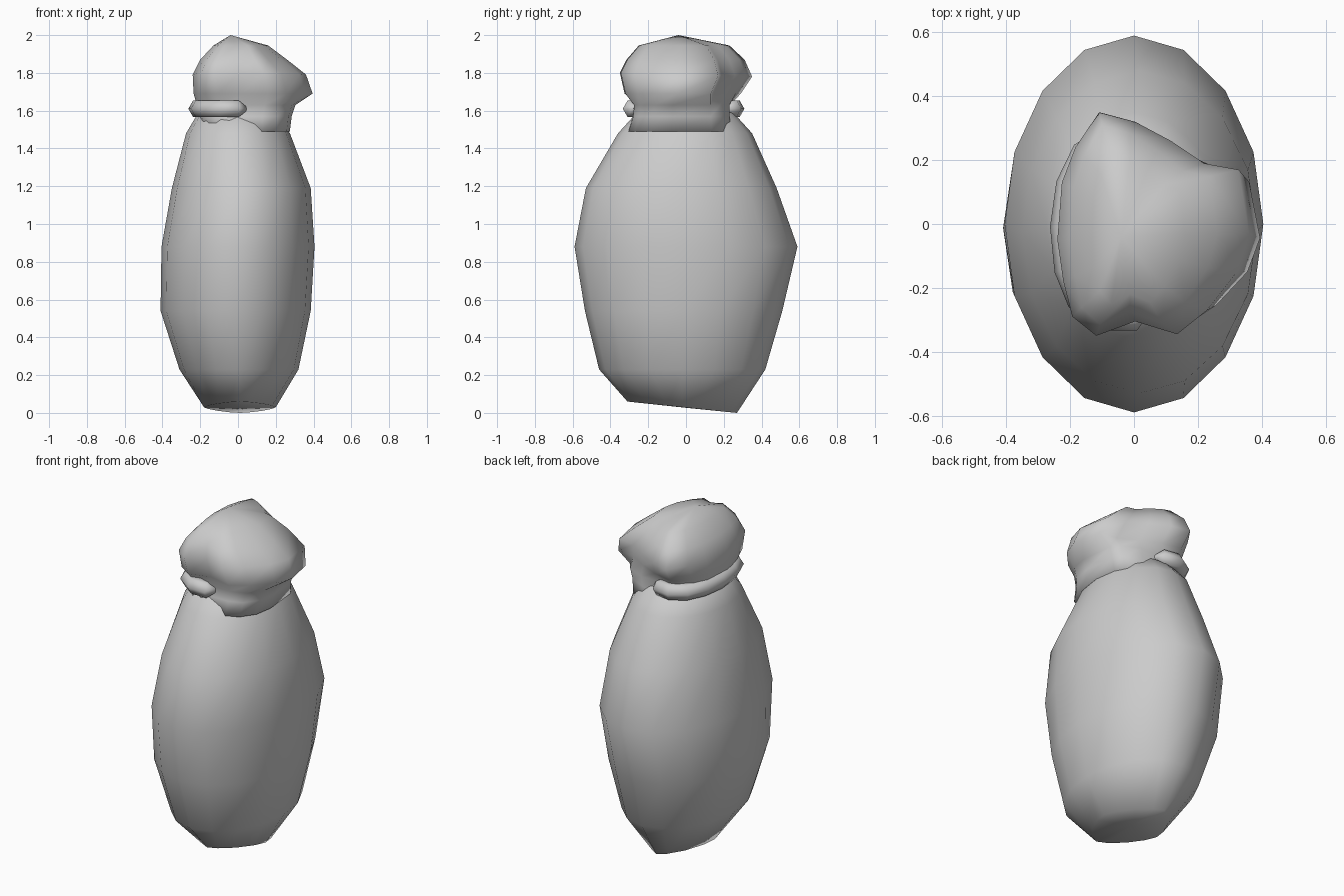
import bpy, bmesh, math
from math import sin, cos, pi, atan2

if "Cube" in bpy.data.objects:
    bpy.data.objects.remove(bpy.data.objects["Cube"])


def finish(name, bm):
    bmesh.ops.recalc_face_normals(bm, faces=bm.faces)
    me = bpy.data.meshes.new(name)
    bm.to_mesh(me)
    bm.free()
    for p in me.polygons:
        p.use_smooth = True
    ob = bpy.data.objects.new(name, me)
    bpy.context.collection.objects.link(ob)
    return ob


def superellipse(angles, power):
    def f(c):
        return math.copysign(abs(c) ** power, c)
    return [(f(cos(a)), f(sin(a))) for a in angles]


def loft(name, rings, bottom, top):
    """Fit each unit outline into its ring box (outline, z, x0, x1, y0, y1, y tilt)."""
    bm = bmesh.new()
    loops = []
    for unit, z, x0, x1, y0, y1, tilt in rings:
        loop = []
        for u, v in unit:
            y = (y0 + y1) / 2 + v * (y1 - y0) / 2
            x = (x0 + x1) / 2 + u * (x1 - x0) / 2
            loop.append(bm.verts.new((x, y, z + tilt * v)))
        loops.append(loop)
    n = len(loops[0])
    for a, b in zip(loops, loops[1:]):
        for i in range(n):
            j = (i + 1) % n
            bm.faces.new((a[i], a[j], b[j], b[i]))
    for tip, loop in ((bottom, loops[0]), (top, loops[-1])):
        c = bm.verts.new(tip)
        for i in range(n):
            bm.faces.new((loop[i], loop[(i + 1) % n], c))
    return finish(name, bm)


# Stuffed sack body, pointed towards its base corners
angles = [2 * pi * i / 16 for i in range(16)]
E = superellipse(angles, 1.0)
D = superellipse(angles, 1.35)
loft("sack_body", [
    (D, 0.03, -0.18, 0.20, -0.31, 0.27, -0.03),
    (E, 0.23, -0.31, 0.32, -0.46, 0.42, 0.0),
    (E, 0.54, -0.41, 0.385, -0.535, 0.51, 0.0),
    (E, 0.88, -0.405, 0.405, -0.59, 0.59, 0.0),
    (E, 1.19, -0.35, 0.385, -0.53, 0.48, 0.0),
    (E, 1.48, -0.275, 0.275, -0.36, 0.35, 0.0),
    (E, 1.59, -0.21, 0.20, -0.26, 0.25, 0.0),
], (0.01, 0.0, 0.027), (0, 0, 1.63))

# Gathered cloth top: boxy neck flaring into an uneven outline
outline = [(0.40, -0.03), (0.365, 0.17), (0.25, 0.19), (0.14, 0.26), (0.02, 0.32),
           (-0.10, 0.35), (-0.18, 0.24), (-0.225, 0.13), (-0.24, -0.05),
           (-0.22, -0.18), (-0.19, -0.29), (-0.11, -0.35), (0.02, -0.305),
           (0.16, -0.345), (0.26, -0.27), (0.36, -0.15)]
U = [((x - 0.08) / 0.32, y / 0.35) for x, y in outline]
N = superellipse([atan2(v, u) for u, v in U], 0.7)
loft("gathered_top", [
    (N, 1.49, -0.20, 0.275, -0.31, 0.25, 0.0),
    (N, 1.57, -0.21, 0.285, -0.285, 0.235, 0.0),
    (N, 1.63, -0.22, 0.305, -0.28, 0.235, 0.0),
    (U, 1.69, -0.235, 0.395, -0.325, 0.29, 0.0),
    (U, 1.79, -0.24, 0.36, -0.35, 0.35, -0.01),
    (U, 1.87, -0.20, 0.26, -0.315, 0.31, 0.0),
    (U, 1.945, -0.13, 0.16, -0.25, 0.23, 0.0),
], (0, 0, 1.5), (-0.04, -0.04, 2.0))

# Rope tied round the left side of the neck, with tapered ends
cu = bpy.data.curves.new("rope_path", 'CURVE')
cu.dimensions = '3D'
cu.bevel_depth = 0.05
cu.bevel_resolution = 1
cu.use_fill_caps = True
sp = cu.splines.new('POLY')
pts = [(0.04, 0.22, 0.3), (0.0, 0.245, 1), (-0.08, 0.26, 1), (-0.15, 0.215, 1),
       (-0.195, 0.12, 1), (-0.213, -0.01, 1), (-0.20, -0.14, 1), (-0.165, -0.23, 1),
       (-0.09, -0.285, 1), (0.0, -0.285, 1), (0.04, -0.27, 0.3)]
sp.points.add(len(pts) - 1)
for p, (x, y, r) in zip(sp.points, pts):
    p.co = (x, y, 1.61, 1)
    p.radius = r
tmp = bpy.data.objects.new("rope_tmp", cu)
bpy.context.collection.objects.link(tmp)
bm = bmesh.new()
bm.from_mesh(tmp.to_mesh())
tmp.to_mesh_clear()
bpy.data.objects.remove(tmp)
bmesh.ops.remove_doubles(bm, verts=bm.verts, dist=0.0005)
finish("rope_tie", bm)
